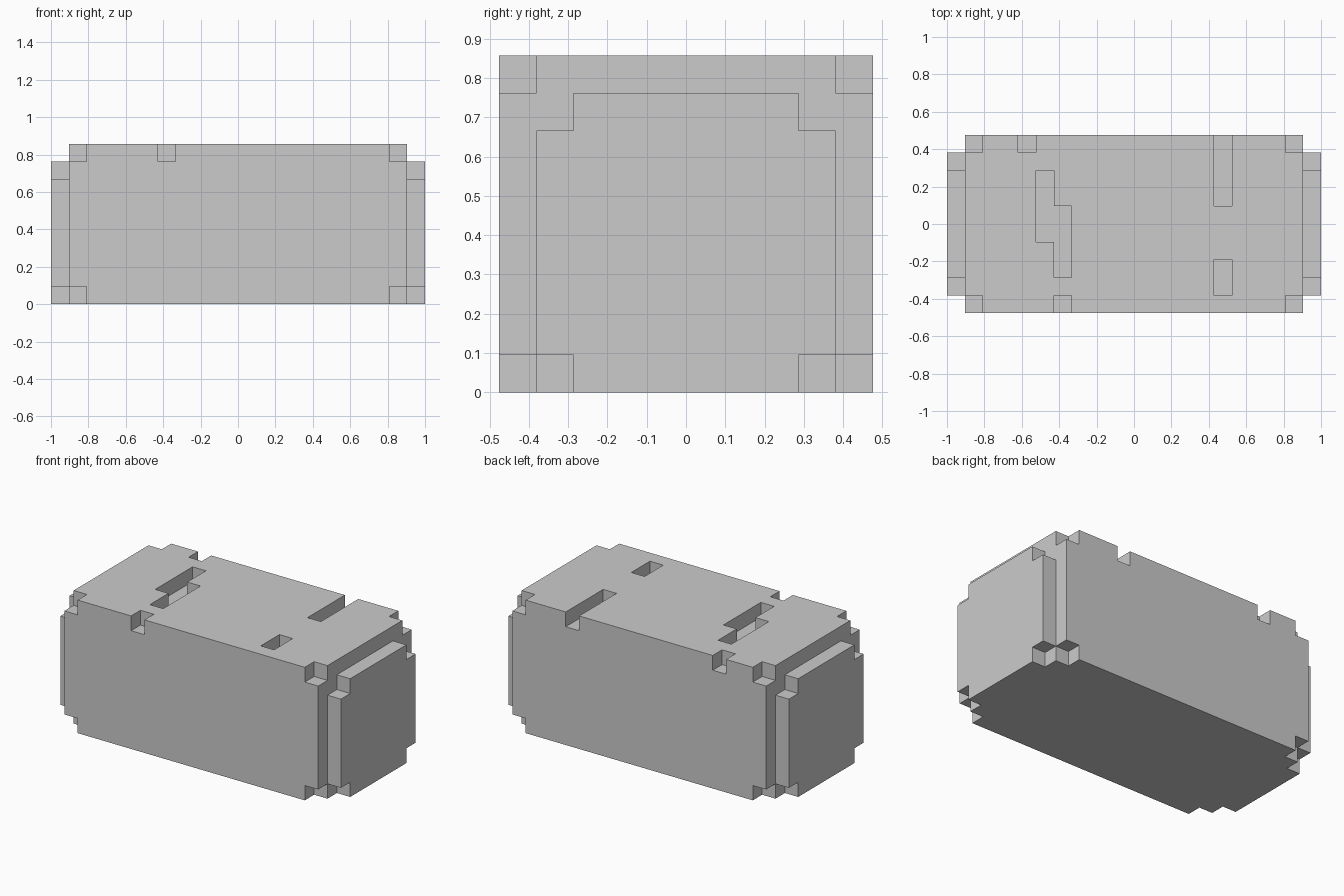
import bpy, bmesh
from itertools import product
from mathutils import Vector

if "Cube" in bpy.data.objects:
    bpy.data.objects.remove(bpy.data.objects["Cube"])

U = 2 / 21                 # one block
NX, NY, NZ = 21, 10, 9     # overall size in blocks


def block(x0, x1, y0, y1, z0, z1):
    """Set of grid cells filling a box (end values excluded)."""
    return set(product(range(x0, x1), range(y0, y1), range(z0, z1)))


def both_ways(cells):
    """Mirror cells left-right and front-back."""
    out = set()
    for x, y, z in cells:
        out |= {(a, b, z) for a in (x, NX - 1 - x) for b in (y, NY - 1 - y)}
    return out


# Main body with a thin stepped panel on each end
solid = block(1, 20, 0, 10, 0, 9)
solid |= both_ways(block(0, 1, 1, 9, 0, 7) | block(0, 1, 2, 8, 7, 8))

# Nicked corners: body top, body bottom, panel bottom
solid -= both_ways({(1, 0, 8), (1, 0, 0), (0, 1, 0)})

# Slots in the top, one block deep: (column, y start, y end)
for col, y0, y1 in [(4, 9, 10), (5, 4, 8), (6, 2, 6), (6, 0, 1),
                    (15, 6, 10), (15, 1, 3)]:
    solid -= block(col, col + 1, y0, y1, 8, 9)

# Skin the outside of the blocks with outward-facing quads
bm = bmesh.new()
verts = {}


def corner(p):
    key = tuple(p)
    if key not in verts:
        verts[key] = bm.verts.new(((p[0] - NX / 2) * U, (p[1] - NY / 2) * U, p[2] * U))
    return verts[key]


for cell in solid:
    for axis, side in product(range(3), (0, 1)):
        beside = list(cell)
        beside[axis] += 2 * side - 1
        if tuple(beside) in solid:
            continue
        quad = []
        for a, b in ((0, 0), (1, 0), (1, 1), (0, 1)):
            p = list(cell)
            p[axis] += side
            p[(axis + 1) % 3] += a
            p[(axis + 2) % 3] += b
            quad.append(corner(p))
        bm.faces.new(quad if side else quad[::-1])

# Merge coplanar quads into clean flat faces
bmesh.ops.dissolve_limit(bm, angle_limit=0.01, verts=bm.verts[:], edges=bm.edges[:])
mesh = bpy.data.meshes.new("block_body")
bm.to_mesh(mesh)
bm.free()
body = bpy.data.objects.new("block_body", mesh)
bpy.context.collection.objects.link(body)
